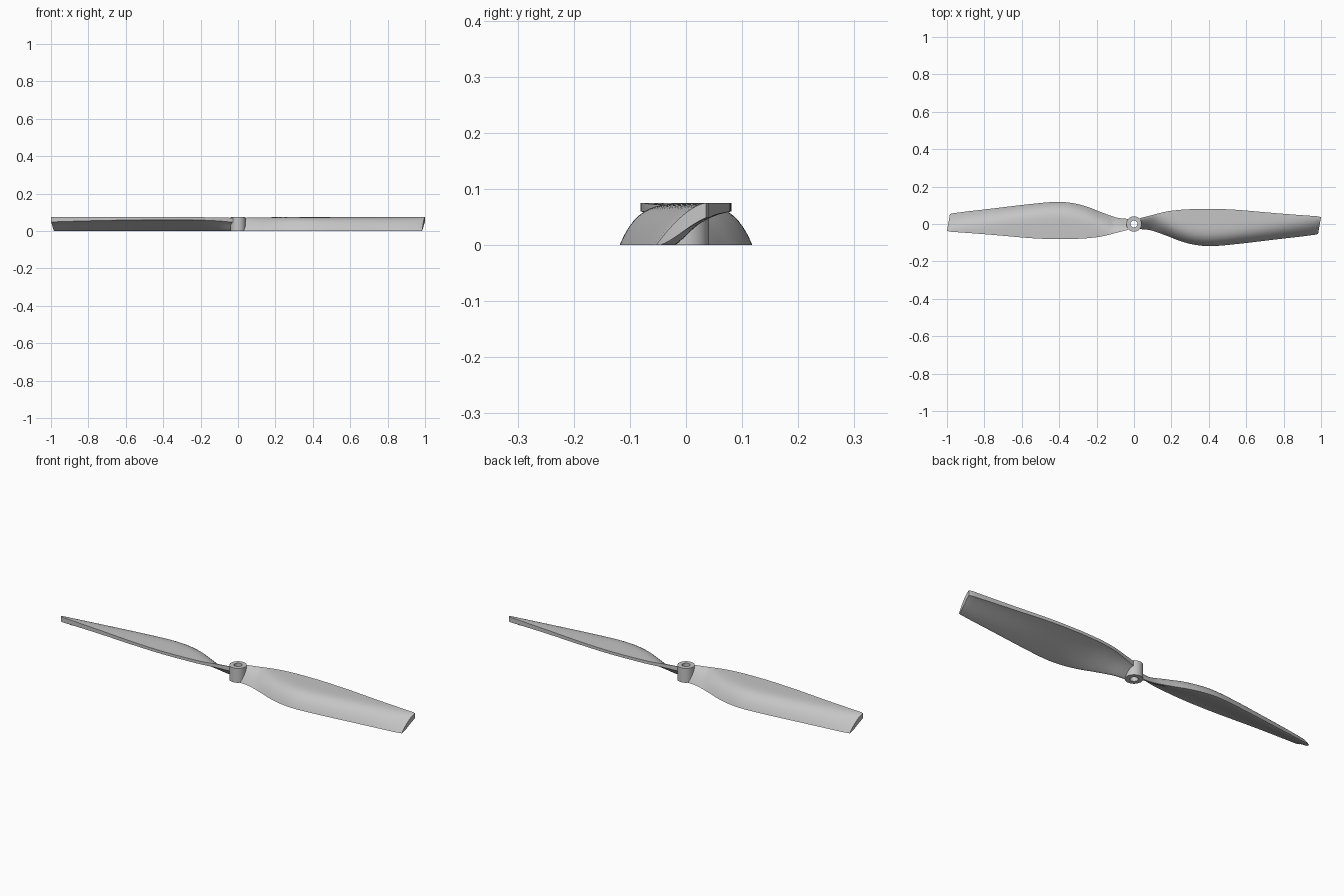
import bpy, math

cube = bpy.data.objects.get("Cube")
if cube:
    bpy.data.objects.remove(cube, do_unlink=True)

grey = bpy.data.materials.new("light_grey_plastic")
grey.use_nodes = True
colour = (0.56, 0.56, 0.56, 1)
grey.diffuse_color = colour
grey.node_tree.nodes["Principled BSDF"].inputs["Base Color"].default_value = colour

HEIGHT = 0.075
# Blade stations: distance from the axis, trailing y, leading y, leading edge depth
STATIONS = [
    (0.028, -0.027, 0.03, 0.024), (0.09, -0.034, 0.046, 0.019),
    (0.17, -0.061, 0.066, 0.016), (0.25, -0.092, 0.076, 0.015),
    (0.33, -0.112, 0.08, 0.015), (0.42, -0.118, 0.081, 0.015),
    (0.56, -0.106, 0.075, 0.016), (0.78, -0.08, 0.056, 0.02),
    (0.985, -0.057, 0.041, 0.026), (1.0, -0.053, 0.036, 0.026),
]
STEPS, ACROSS = 6, 18


def spline(a, b, c, d, t):
    """Catmull-Rom blend between b and c."""
    return [0.5 * (2 * q + (r - p) * t + (2 * p - 5 * q + 4 * r - s) * t * t
                   + (3 * q - p - 3 * r + s) * t ** 3)
            for p, q, r, s in zip(a, b, c, d)]


def blade_stations():
    last = len(STATIONS) - 2
    body = STATIONS[:-1]
    rows = []
    for i in range(last):
        pts = [body[max(0, min(last, i + k))] for k in (-1, 0, 1, 2)]
        rows += [spline(*pts, j / STEPS) for j in range(STEPS)]
    return rows + STATIONS[-2:]


def section(x, trail, lead, depth):
    """Domed upper line and nearly straight lower line of the blade."""
    power = max(1.6, 1.75 + (lead - trail - 0.095) * 45)
    sweep = 0.016 * max(0, (x - 0.9) / 0.1)
    top = HEIGHT - 0.005 * max(0, 1 - x / 0.25)
    edge = 0.008
    upper, lower = [], []
    for k in range(ACROSS + 1):
        u = (k / ACROSS) ** 1.4
        px = x - sweep * (1 - u)
        upper.append((px, trail + (lead - trail) * u,
                      top * (1 - (1 - u) ** power)))
        rise = 0.65 * u + 0.35 * u * u * (3 - 2 * u)
        lower.append((px, trail + edge + (lead - trail - edge) * u,
                      (top - depth) * rise))
    return upper + lower[::-1]


def make_object(name, verts, faces):
    mesh = bpy.data.meshes.new(name)
    mesh.from_pydata(verts, [], faces)
    mesh.materials.append(grey)
    obj = bpy.data.objects.new(name, mesh)
    bpy.context.collection.objects.link(obj)
    bpy.ops.object.select_all(action='DESELECT')
    obj.select_set(True)
    bpy.context.view_layer.objects.active = obj
    bpy.ops.object.mode_set(mode='EDIT')
    bpy.ops.mesh.select_all(action='SELECT')
    bpy.ops.mesh.normals_make_consistent(inside=False)
    bpy.ops.object.mode_set(mode='OBJECT')
    bpy.ops.object.shade_smooth_by_angle(angle=math.radians(35))
    return obj


# Blades: lofted sections, closed at both ends by strips
verts, faces = [], []
rows = blade_stations()
ring = 2 * (ACROSS + 1)
for row in rows:
    verts += section(*row)
for r in range(len(rows) - 1):
    for k in range(ring):
        n = (k + 1) % ring
        faces.append((r * ring + k, r * ring + n,
                      (r + 1) * ring + n, (r + 1) * ring + k))
for base in (0, (len(rows) - 1) * ring):
    for k in range(ACROSS):
        faces.append((base + k, base + k + 1,
                      base + ring - 2 - k, base + ring - 1 - k))
left_blade = make_object("left_blade", verts, faces)
right_blade = left_blade.copy()
right_blade.name = "right_blade"
right_blade.rotation_euler.z = math.pi
bpy.context.collection.objects.link(right_blade)

# Hub: a tube with a bore for the shaft
SIDES = 48
profile = [(0.041, 0), (0.041, HEIGHT), (0.019, HEIGHT), (0.019, 0)]
verts, faces = [], []
for s in range(SIDES):
    a = 2 * math.pi * s / SIDES
    verts += [(r * math.cos(a), r * math.sin(a), z) for r, z in profile]
    n = (s + 1) % SIDES
    for k in range(4):
        m = (k + 1) % 4
        faces.append((s * 4 + k, s * 4 + m, n * 4 + m, n * 4 + k))
make_object("hub", verts, faces)
